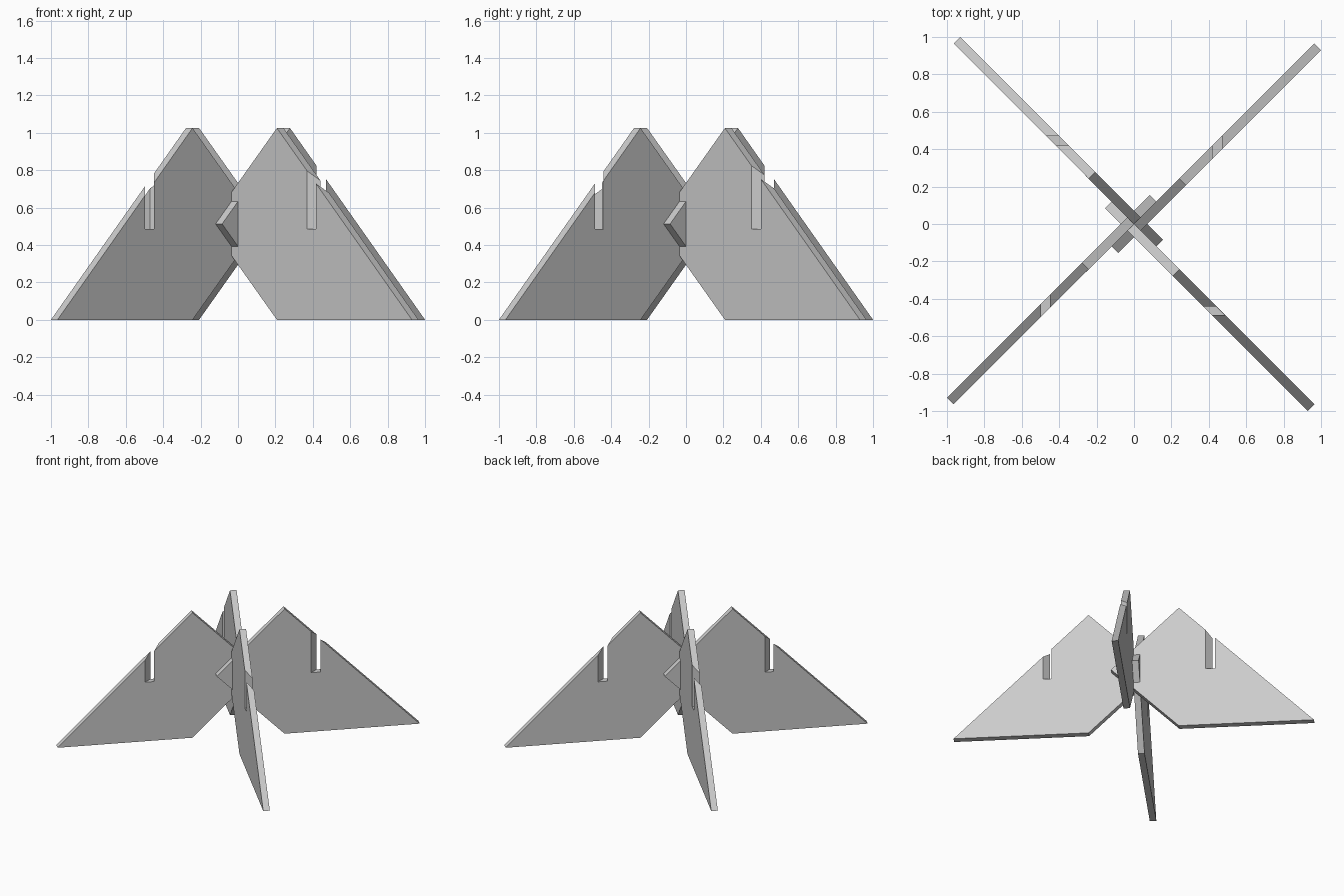
import bpy
import bmesh
from math import pi
from mathutils import Matrix

cube = bpy.data.objects.get("Cube")
if cube:
    bpy.data.objects.remove(cube, do_unlink=True)

grey = bpy.data.materials.new("plain grey")
grey.use_nodes = True
colour = (0.6, 0.6, 0.6, 1)
grey.diffuse_color = colour
grey.node_tree.nodes["Principled BSDF"].inputs["Base Color"].default_value = colour

HEIGHT, PEAK, TOE, TIP = 1.025, 0.243, 0.965, -0.12
OFFSET = 0.035        # plate thickness along each axis
SLOT_FLOOR = 0.485


def top_edge(s):
    """Height of the outer sloping edge at distance s."""
    return HEIGHT * (TOE - s) / (TOE - PEAK)


def outline(start, end):
    """Pointed plate profile with an open slot in its outer slope."""
    return [(TIP, HEIGHT / 2), (PEAK, 0), (TOE, 0),
            (end, top_edge(end)), (end, SLOT_FLOOR),
            (start, SLOT_FLOOR), (start, top_edge(start)), (PEAK, HEIGHT)]


def make_plate(name, angle, start, end):
    bm = bmesh.new()
    # The slot runs square to the model, so it is skewed through the plate
    inner = [bm.verts.new((s, s, z)) for s, z in outline(start, end)]
    outer = [bm.verts.new((s + OFFSET, s - OFFSET, z))
             for s, z in outline(start - OFFSET, end - OFFSET)]
    bm.faces.new(inner)
    bm.faces.new(outer[::-1])
    count = len(inner)
    for i in range(count):
        j = (i + 1) % count
        bm.faces.new((inner[j], inner[i], outer[i], outer[j]))
    bm.transform(Matrix.Rotation(angle, 4, "Z"))
    bmesh.ops.recalc_face_normals(bm, faces=bm.faces)
    mesh = bpy.data.meshes.new(name)
    bm.to_mesh(mesh)
    bm.free()
    mesh.materials.append(grey)
    bpy.context.collection.objects.link(bpy.data.objects.new(name, mesh))


# Four slotted plates set in a pinwheel around the centre
plates = [("back_left_plate", 0.42, 0.47), ("back_right_plate", 0.42, 0.47),
          ("front_right_plate", 0.45, 0.497), ("front_left_plate", 0.44, 0.487)]
for turn, (name, start, end) in enumerate(plates):
    make_plate(name, turn * pi / 2, start, end)
